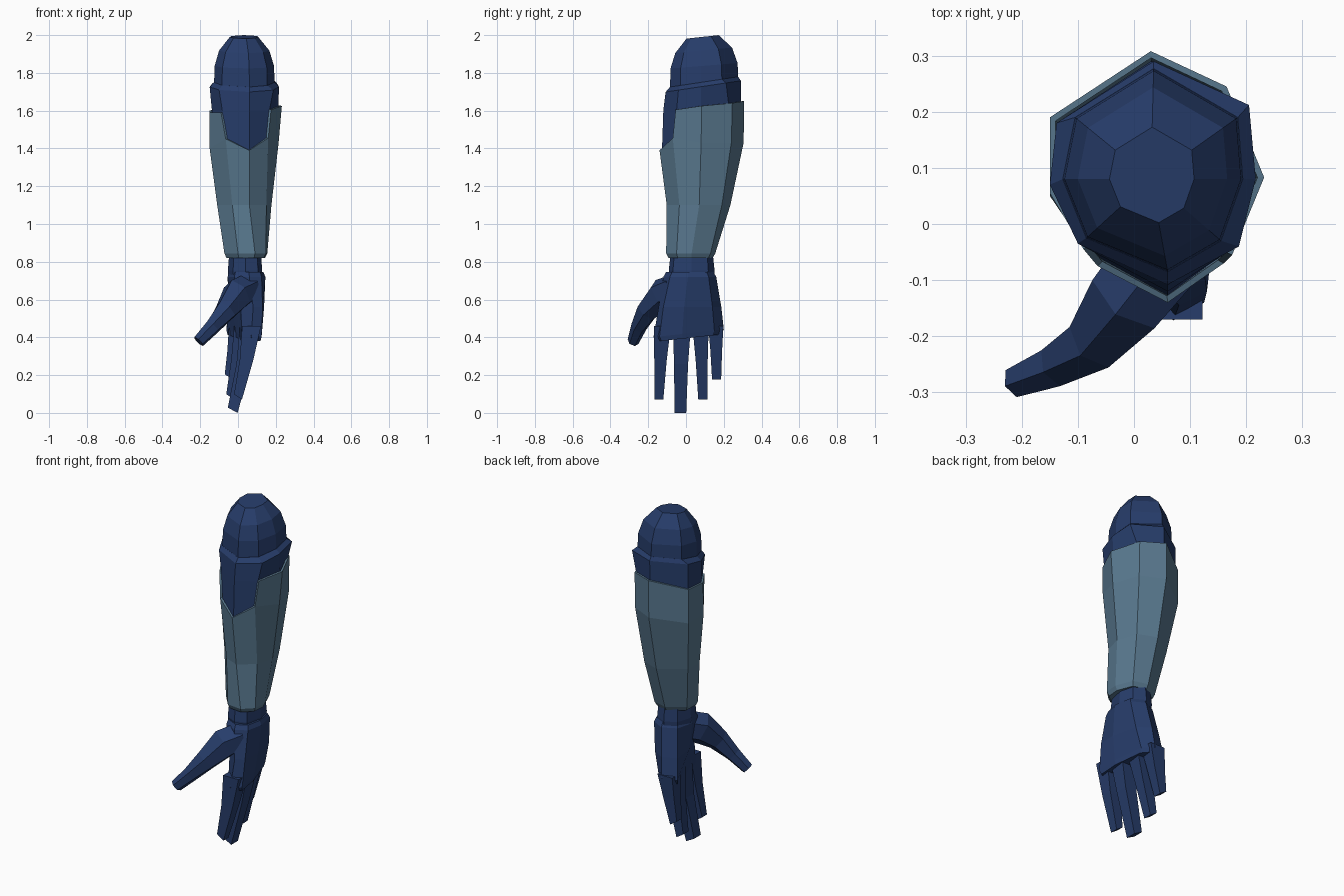
import bpy, bmesh
from mathutils import Vector


def material(name, rgb):
    m = bpy.data.materials.new(name)
    m.diffuse_color = (*rgb, 1)
    return m


NAVY = material("navy", (0.02, 0.046, 0.145))
STEEL = material("steel_blue", (0.10, 0.19, 0.275))


def loft(name, rings, mat, skip=(), cap_end=True, thickness=0):
    """Skin a stack of equal-sized rings; skip holds (layer, side) openings."""
    bm = bmesh.new()
    rows = [[bm.verts.new(p) for p in r] for r in rings]
    n = len(rows[0])
    for k in range(len(rows) - 1):
        a, b = rows[k], rows[k + 1]
        for i in range(n):
            j = (i + 1) % n
            if (k, i) not in skip:
                bm.faces.new((a[i], a[j], b[j], b[i]))
    bm.faces.new(rows[0])
    if cap_end:
        bm.faces.new(rows[-1])
    for v in [v for v in bm.verts if not v.link_faces]:
        bm.verts.remove(v)
    bmesh.ops.recalc_face_normals(bm, faces=bm.faces)
    me = bpy.data.meshes.new(name)
    bm.to_mesh(me)
    bm.free()
    me.materials.append(mat)
    ob = bpy.data.objects.new(name, me)
    bpy.context.collection.objects.link(ob)
    if thickness:
        s = ob.modifiers.new("wall", 'SOLIDIFY')
        s.thickness = thickness
        s.offset = -1
    return ob


def flat(pts, z, tilt=0.0):
    """Ring from (x, y) pairs, its height sloping along y."""
    return [(x, y, z + tilt * y) for x, y in pts]


def scaled(pts, s, c):
    return [(c[0] + (x - c[0]) * s, c[1] + (y - c[1]) * s) for x, y in pts]


# Forearm sleeve: eight sides, flaring upward, with a notch in the front of the rim
cuff = [(.03, .155), (.115, .13), (.155, .03), (.148, -.05),
        (.09, -.105), (0, -.095), (-.072, -.01), (-.07, .09)]
mid = [(.03, .235), (.14, .19), (.177, .07), (.15, -.035),
       (.06, -.102), (-.03, -.065), (-.11, .03), (-.11, .14)]
bulge = [(.03, .305, 1.43), (.165, .24, 1.43), (.215, .08, 1.43), (.16, -.07, 1.455),
         (.06, -.14, 1.39), (-.065, -.075, 1.45), (-.15, .05, 1.4), (-.15, .19, 1.4)]
rim = [(.03, .308, 1.65), (.165, .245, 1.64), (.232, .083, 1.625), (.175, -.055, 1.605),
       (.065, -.13, 1.6), (-.09, -.045, 1.59), (-.15, .055, 1.59), (-.15, .19, 1.6)]
loft("forearm_sleeve",
     [flat(scaled(cuff, .9, (.04, .02)), .82), flat(cuff, .845), flat(mid, 1.1), bulge, rim],
     STEEL, skip={(3, 3), (3, 4)}, cap_end=False, thickness=.012)

# Elbow band with the tongue that fills the sleeve notch
band = [(.035, .29), (.205, .212), (.217, .08), (.187, -.04),
        (.06, -.108), (-.1, -.035), (-.15, .07), (-.138, .18)]
core = [(.03, .29), (.158, .23), (.213, .08), (.166, -.05),
        (.06, -.12), (-.083, -.04), (-.138, .055), (-.138, .18)]
tongue = [(.03, .28), (.15, .22), (.195, .08), (.15, -.062),
          (.06, -.128), (-.056, -.066), (-.13, .05), (-.13, .18)]
dome = [(.035, .277), (.185, .19), (.194, .08), (.155, -.03),
        (.06, -.085), (-.085, -.025), (-.127, .08), (-.105, .19)]
loft("elbow_band",
     [flat(tongue, 1.365), flat(core, 1.6), flat(band, 1.715, .15),
      flat(dome, 1.738, .15)], NAVY)

# Rounded upper end
centre = (.03, .08)
loft("elbow_dome",
     [flat(dome, 1.72, .15), flat(scaled(dome, .98, centre), 1.83, .08),
      flat(scaled(dome, .83, centre), 1.91, .1),
      flat(scaled(dome, .47, centre), 1.981, .11)], NAVY)

# Wrist
wrist = [(.1, -.06), (.12, .03), (.1, .11), (.04, .14),
         (-.02, .11), (-.045, .03), (-.02, -.05), (.04, -.08)]
loft("wrist", [flat(scaled(wrist, 1.06, (.04, .03)), .70),
               flat(scaled(wrist, 1.1, (.04, .03)), .755), flat(wrist, .86)], NAVY)

# Palm: back of the hand faces +x
heel = [(.125, -.085), (.145, .01), (.125, .12), (.05, .16),
        (-.03, .12), (-.055, .02), (-.02, -.08), (.06, -.12)]
middle = [(.13, -.12), (.138, -.01), (.105, .14), (.03, .187),
          (-.05, .15), (-.035, .02), (.015, -.1), (.08, -.145)]
knuckle = [(.125, -.14), (.118, -.02), (.075, .15), (.02, .2),
           (-.062, .17), (-.005, .02), (.02, -.12), (.07, -.172)]
loft("palm", [flat(scaled(knuckle, .93, (.04, 0)), .395, .11), flat(knuckle, .42, .11),
              flat(middle, .56), flat(heel, .72),
              flat(scaled(heel, .9, (.045, .02)), .745)], NAVY)


# Fingers: tapered four-sided sections (x, y, z, half x, half y)
def box_ring(x, y, z, hx, hy, slope=0.0):
    return [(x + a * hx, y + b * hy, z - a * slope)
            for a, b in ((1, -1), (1, 1), (-1, 1), (-1, -1))]


fingers = {
    "index_finger": [(.072, -.125, .46, .05, .045), (.045, -.135, .28, .036, .033), (.0, -.143, .085, .021, .023)],
    "middle_finger": [(.06, -.022, .46, .05, .048), (.03, -.026, .26, .038, .037), (-.028, -.03, .014, .026, .031)],
    "ring_finger": [(.03, .077, .46, .05, .043), (.0, .083, .28, .036, .032), (-.04, .09, .085, .022, .025)],
    "little_finger": [(.0, .158, .46, .048, .04), (-.02, .16, .33, .036, .031), (-.048, .162, .19, .022, .024)],
}
for name, secs in fingers.items():
    loft(name, [box_ring(*s, slope=.014 if k == 2 else 0) for k, s in enumerate(secs)], NAVY)

# Thumb: six-sided sections swept out and down from the heel of the palm
path = [((.055, -.05, .655), .085, .075), ((-.005, -.125, .625), .09, .07),
        ((-.065, -.205, .54), .062, .05), ((-.135, -.25, .455), .043, .036),
        ((-.208, -.28, .378), .034, .026)]
rings = []
for k, (c, up_r, side_r) in enumerate(path):
    ahead = Vector(path[min(k + 1, len(path) - 1)][0])
    behind = Vector(path[max(k - 1, 0)][0])
    d = (ahead - behind).normalized()
    side = d.cross(Vector((0, 0, 1))).normalized()
    up = side.cross(d)
    rings.append([Vector(c) + up * up_r * u + side * side_r * s
                  for u, s in ((1, 0), (.5, 1), (-.5, 1), (-1, 0), (-.5, -1), (.5, -1))])
loft("thumb", rings, NAVY)
